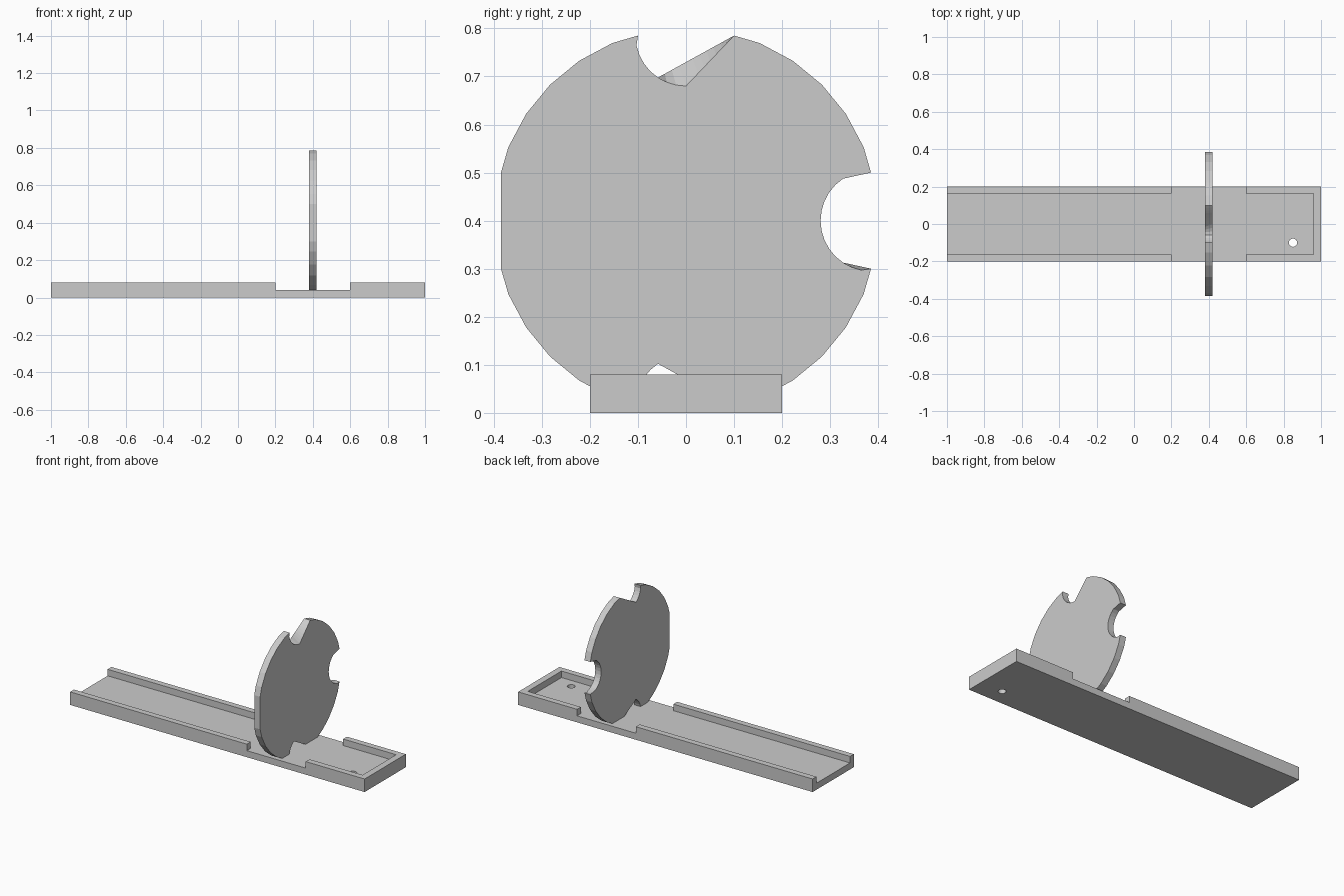
import bpy, bmesh, math
from mathutils import Vector

if "Cube" in bpy.data.objects:
    bpy.data.objects.remove(bpy.data.objects["Cube"], do_unlink=True)

grey = bpy.data.materials.new("plain grey")
grey.use_nodes = True
colour = (0.6, 0.6, 0.6, 1)
grey.diffuse_color = colour
grey.node_tree.nodes["Principled BSDF"].inputs["Base Color"].default_value = colour


def finish(name, bm):
    bmesh.ops.recalc_face_normals(bm, faces=bm.faces)
    mesh = bpy.data.meshes.new(name)
    bm.to_mesh(mesh)
    bm.free()
    mesh.materials.append(grey)
    obj = bpy.data.objects.new(name, mesh)
    bpy.context.collection.objects.link(obj)
    return obj


def box(name, low, high):
    bm = bmesh.new()
    bmesh.ops.create_cube(bm, size=1)
    for v in bm.verts:
        v.co = [h if c > 0 else l for c, l, h in zip(v.co, low, high)]
    return finish(name, bm)


def cut(target, cutter):
    cutter.hide_render = True
    mod = target.modifiers.new("cut", "BOOLEAN")
    mod.operation = "DIFFERENCE"
    mod.solver = "EXACT"
    mod.object = cutter
    bpy.context.view_layer.objects.active = target
    bpy.ops.object.modifier_apply(modifier=mod.name)
    bpy.data.objects.remove(cutter, do_unlink=True)


# Tray: open at one end, with side gaps beside the disc and a drain hole
tray = box("tray", (-1, -0.2, 0), (1, 0.2, 0.08))
cut(tray, box("channel_cutter", (-1.1, -0.163, 0.04), (0.96, 0.163, 0.2)))
cut(tray, box("gap_cutter", (0.2, -0.3, 0.04), (0.6, 0.3, 0.2)))
hole = bmesh.new()
bmesh.ops.create_cone(hole, cap_ends=True, segments=24, radius1=0.022,
                      radius2=0.022, depth=0.3)
bmesh.ops.translate(hole, verts=hole.verts, vec=(0.85, -0.1, 0))
cut(tray, finish("hole_cutter", hole))

# Disc: 32-sided wheel with four notches, each partly bridged by straight chords
RADIUS, NOTCH, REACH, STEP = 0.4, 0.105, 0.385, math.pi / 16


def notch(angle, kept):
    """Arc points of one notch; points not kept slide onto the chord."""
    u = Vector((math.cos(angle), math.sin(angle)))
    v = Vector((-u.y, u.x))

    def arc(i):
        if i in (0, 16):
            return u * REACH + v * (0.1 if i else -0.1)
        return u * (REACH - NOTCH * math.sin(i * STEP)) - v * NOTCH * math.cos(i * STEP)

    points = []
    for a, b in zip(kept, kept[1:]):
        points += [arc(a).lerp(arc(b), k / (b - a)) for k in range(b - a)]
    return points + [arc(16)]


def outline(notches):
    points = []
    for quarter, kept in enumerate(notches):
        points += notch(quarter * math.pi / 2, kept)
        for k in range(2, 7):
            a = quarter * math.pi / 2 + k * STEP
            points.append(RADIUS * Vector((math.cos(a), math.sin(a))))
    return points


flat, lower = [0, 16], [*range(6), 16]
left_face = outline([[*range(14), 16], [0, *range(8, 17)], flat, lower])
right_face = outline([[0, *range(3, 14), 16], [0, *range(11, 17)], flat, lower])

bm = bmesh.new()
rings = [[bm.verts.new((x, p.x, p.y + 0.4)) for p in pts]
         for x, pts in ((0.42, left_face), (0.38, right_face))]
for ring in rings:
    bm.faces.new(ring)
count = len(rings[0])
for i in range(count):
    j = (i + 1) % count
    bm.faces.new((rings[0][i], rings[0][j], rings[1][j], rings[1][i]))
finish("notched_disc", bm)
